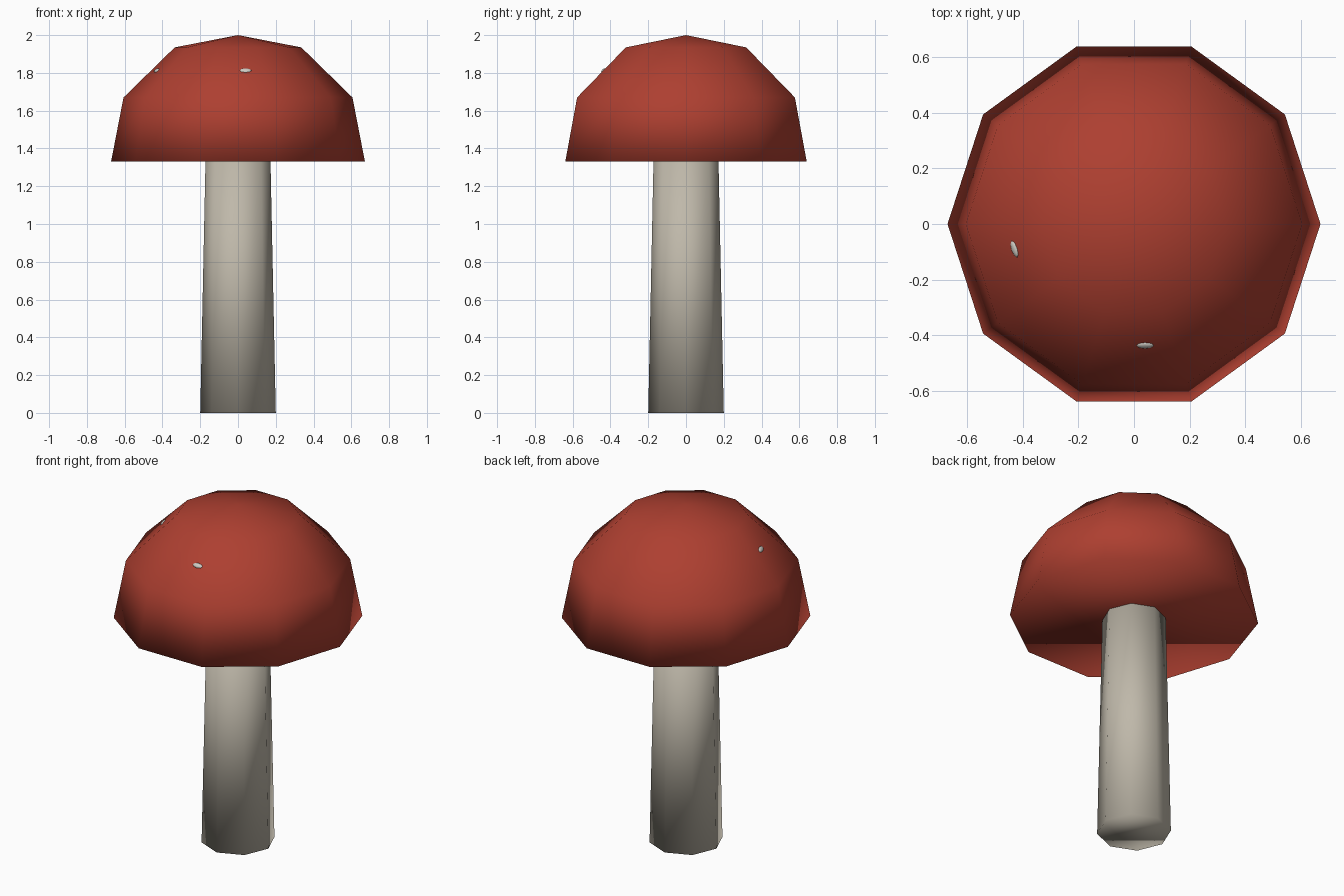
import bpy, bmesh, math
from mathutils import Matrix, Vector

if "Cube" in bpy.data.objects:
    bpy.data.objects.remove(bpy.data.objects["Cube"])


def material(name, rgb):
    mat = bpy.data.materials.new(name)
    mat.diffuse_color = (*rgb, 1)
    mat.use_nodes = True
    mat.node_tree.nodes["Principled BSDF"].inputs["Base Color"].default_value = mat.diffuse_color
    return mat


def add_object(name, bm, mat):
    bmesh.ops.recalc_face_normals(bm, faces=bm.faces)
    for f in bm.faces:
        f.smooth = True
    mesh = bpy.data.meshes.new(name)
    bm.to_mesh(mesh)
    bm.free()
    mesh.materials.append(mat)
    obj = bpy.data.objects.new(name, mesh)
    bpy.context.collection.objects.link(obj)
    return obj


def lathe(name, profile, sides, mat):
    """Rings from (radius, z) pairs; a zero radius closes to a point, open ends get a flat face."""
    bm = bmesh.new()
    rings = []
    for r, z in profile:
        count = sides if r else 1
        rings.append([bm.verts.new((r * math.cos(math.tau * i / sides),
                                    r * math.sin(math.tau * i / sides), z))
                      for i in range(count)])
    for a, b in zip(rings, rings[1:]):
        for i in range(sides):
            j = (i + 1) % sides
            if len(b) == 1:
                bm.faces.new((a[i], a[j], b[0]))
            else:
                bm.faces.new((a[i], a[j], b[j], b[i]))
    for ring in (rings[0], rings[-1]):
        if len(ring) > 1:
            bm.faces.new(ring)
    return add_object(name, bm, mat)


red = material("cap_red", (0.42, 0.05, 0.03))
cream = material("stem_cream", (0.52, 0.48, 0.40))
white = material("spot_white", (0.62, 0.60, 0.55))

# Octagonal tapered stem
lathe("stem", [(0.20, 0), (0.172, 1.333)], 8, cream)

# Ten-sided dome cap with a flat underside
lathe("cap", [(0.672, 1.33), (0.606, 1.67), (0.335, 1.935), (0, 2.0)], 10, red)

# Two small flecks lying on sloping facets of the cap
for n, (pos, facet) in enumerate([((0.04, -0.437, 1.812), -90),
                                  ((-0.43, -0.09, 1.812), 198)], 1):
    a = math.radians(facet)
    out = Vector((math.cos(a), math.sin(a), 0))
    normal = (out + Vector((0, 0, 0.97))).normalized()
    side = Vector((-math.sin(a), math.cos(a), 0))
    rot = Matrix((side, normal.cross(side), normal)).transposed().to_4x4()
    bm = bmesh.new()
    bmesh.ops.create_uvsphere(bm, u_segments=8, v_segments=6, radius=1)
    bm.transform(Matrix.Translation(pos) @ rot @ Matrix.Diagonal((0.033, 0.015, 0.008, 1)))
    add_object(f"cap_spot_{n}", bm, white)
